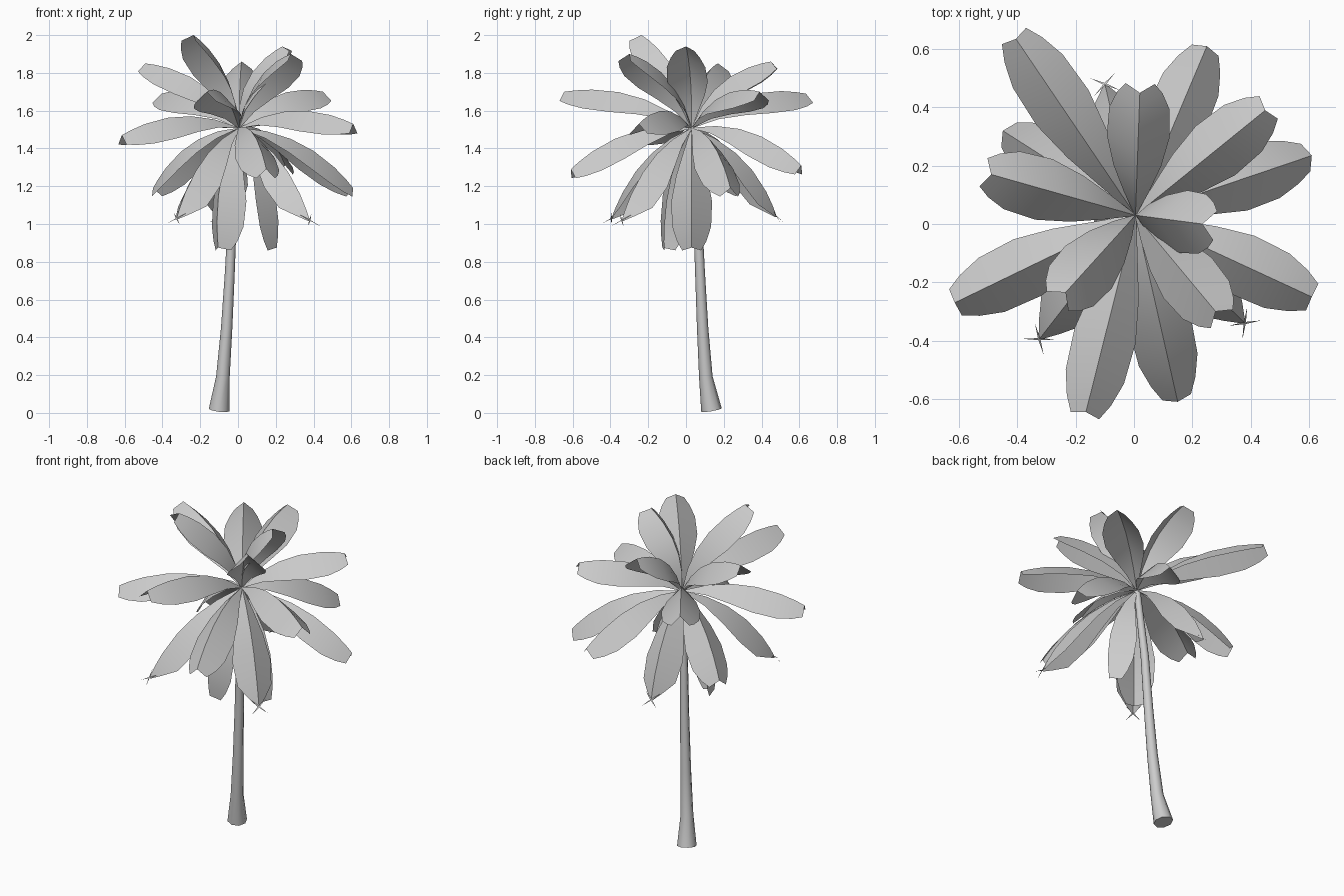
import bpy, bmesh, math
from mathutils import Vector

if "Cube" in bpy.data.objects:
    bpy.data.objects.remove(bpy.data.objects["Cube"])

HUB = Vector((0.005, 0.03, 1.51))
UP = Vector((0, 0, 1))
ARCH = 0.32   # upward bow of the midrib
FOLD = 1.0    # drop of the leaf halves relative to their width


def finish(name, bm, angle=60):
    me = bpy.data.meshes.new(name)
    bm.to_mesh(me)
    bm.free()
    ob = bpy.data.objects.new(name, me)
    bpy.context.collection.objects.link(ob)
    bpy.ops.object.select_all(action='DESELECT')
    ob.select_set(True)
    bpy.context.view_layer.objects.active = ob
    bpy.ops.object.shade_smooth_by_angle(angle=math.radians(angle))
    return ob


def trunk():
    # leaning trunk: centre points with radii, rings square to the path
    path = [(-0.10, 0.135, 0.015, 0.055), (-0.08, 0.105, 0.19, 0.036),
            (-0.06, 0.088, 0.45, 0.030), (-0.043, 0.074, 0.75, 0.026),
            (-0.028, 0.06, 1.08, 0.023), (0.003, 0.032, 1.5, 0.018)]
    pts = [Vector(p[:3]) for p in path]
    bm = bmesh.new()
    rings, n = [], 8
    for i, p in enumerate(pts):
        d = (pts[min(i + 1, len(pts) - 1)] - pts[max(i - 1, 0)]).normalized()
        u = Vector((0, 1, 0)).cross(d).normalized()
        v = d.cross(u)
        rings.append([bm.verts.new(p + path[i][3] * (u * math.cos(a) + v * math.sin(a)))
                      for a in (2 * math.pi * k / n for k in range(n))])
    for a, b in zip(rings, rings[1:]):
        for k in range(n):
            bm.faces.new((a[k], a[(k + 1) % n], b[(k + 1) % n], b[k]))
    bm.faces.new(rings[0][::-1])
    bm.faces.new(rings[-1])
    finish("trunk", bm, 50)


# leaf outline: (position along midrib, half width)
BLUNT = [(0, 0.003), (0.2, 0.042), (0.4, 0.082), (0.6, 0.108),
         (0.8, 0.103), (0.92, 0.078), (1, 0.05)]
CURLED = [(0, 0.003), (0.2, 0.042), (0.4, 0.082), (0.6, 0.108),
          (0.8, 0.095), (0.92, 0.045), (1, 0.006)]


def leaf(name, tip, curled=False):
    tip = Vector(tip)
    d = (tip - HUB).normalized()
    side = d.cross(UP).normalized()
    nor = side.cross(d)
    bm = bmesh.new()
    rows = []
    for t, w in (CURLED if curled else BLUNT):
        mid = HUB.lerp(tip, t) + nor * ARCH * t * (1 - t)
        drop = nor * w * FOLD
        rows.append([bm.verts.new(mid - side * w - drop),
                     bm.verts.new(mid),
                     bm.verts.new(mid + side * w - drop)])
    for a, b in zip(rows, rows[1:]):
        for k in range(2):
            bm.faces.new((a[k], a[k + 1], b[k + 1], b[k]))
    if curled:
        # thin four-pointed star at the withered tip
        star = []
        for k in range(8):
            a = math.pi / 4 * (k + 1)
            r = 0.065 if k % 2 == 0 else 0.006
            star.append(bm.verts.new(tip + r * (d * math.cos(a) + side * math.sin(a))))
        c = bm.verts.new(tip)
        for k in range(8):
            bm.faces.new((c, star[k], star[(k + 1) % 8]))
    # the two halves fold at a crisp midrib
    finish(name, bm, 40)


trunk()

# leaf tips by tier
upper = [(0.02, 0.45, 1.86), (-0.49, 0.17, 1.85), (-0.235, -0.235, 2.0),
         (0.28, -0.30, 1.90), (0.235, 0.0, 1.94)]
middle = [(-0.405, 0.635, 1.69), (0.45, 0.39, 1.70), (0.61, -0.25, 1.53),
          (-0.165, -0.645, 1.70), (-0.615, -0.27, 1.47)]
lower = [(0.25, 0.61, 1.31), (0.61, 0.235, 1.19), (0.15, -0.61, 1.29),
         (-0.45, 0.32, 1.19), (-0.105, -0.125, 0.875), (0.205, 0.03, 0.875)]
withered = [(0.38, -0.34, 1.02), (-0.325, -0.395, 1.03), (-0.10, 0.48, 1.04)]

for tier, tips in (("upper", upper), ("middle", middle),
                   ("lower", lower), ("withered", withered)):
    for i, tip in enumerate(tips):
        leaf(f"{tier}_leaf_{i + 1}", tip, tier == "withered")
